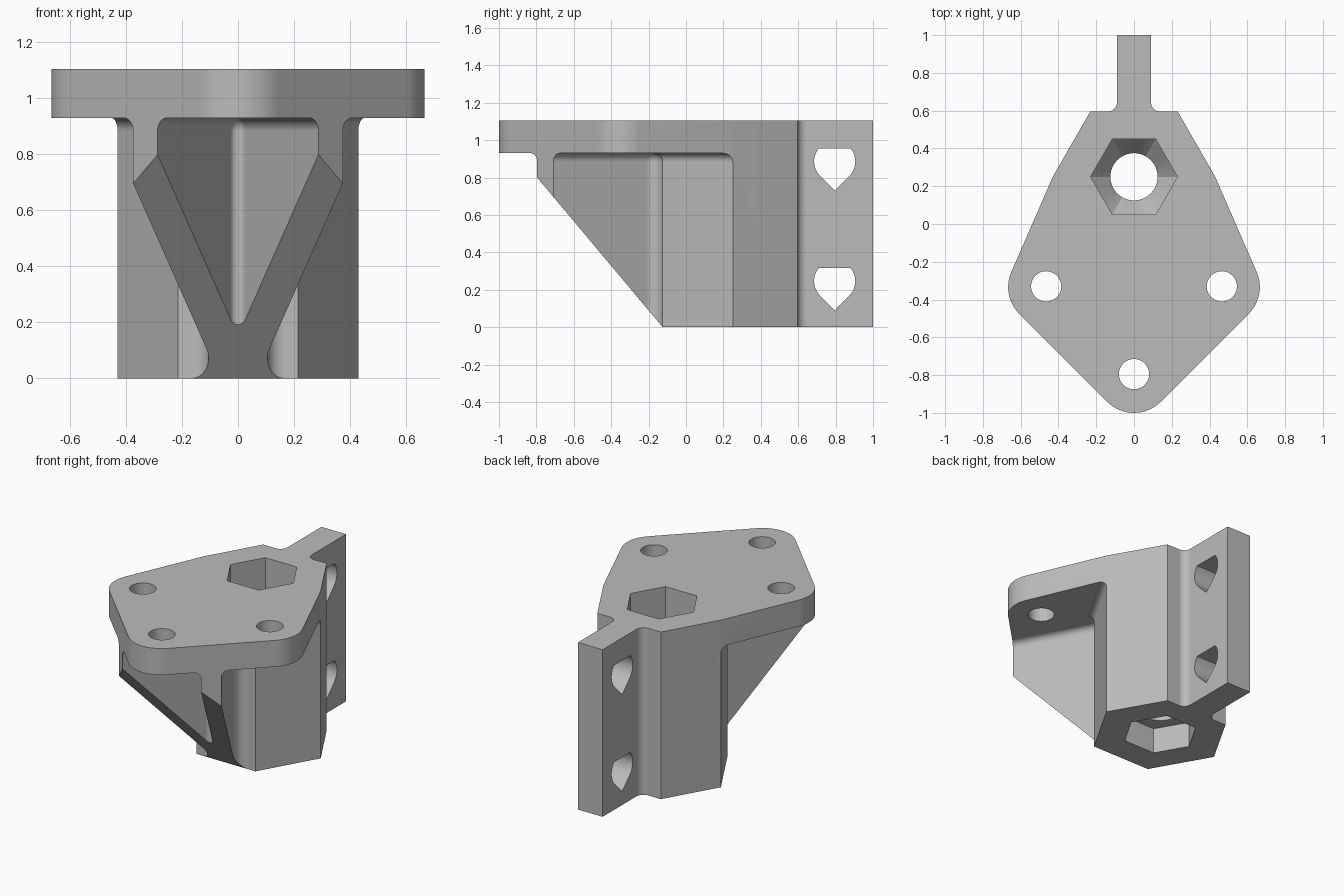
import bpy, bmesh, math
from mathutils import Vector, Matrix

if "Cube" in bpy.data.objects:
    bpy.data.objects.remove(bpy.data.objects["Cube"], do_unlink=True)

TOP, UNDER, FILLET = 1.105, 0.93, 0.045

grey = bpy.data.materials.new("plain grey")
grey.use_nodes = True
grey.diffuse_color = (0.5, 0.5, 0.5, 1)
grey.node_tree.nodes["Principled BSDF"].inputs["Base Color"].default_value = (0.5, 0.5, 0.5, 1)


def mirrored(half):
    """Close a right-hand corner list (x, y, radius) across x = 0."""
    return half + [(-x, y, r) for x, y, r in reversed(half) if x > 0]


def outline(corners, grow=0.0, steps=10):
    """Offset a counter-clockwise polygon outward, then round its corners."""
    pts = [Vector(c[:2]) for c in corners]
    n = len(pts)

    def normal(i):
        d = (pts[(i + 1) % n] - pts[i % n]).normalized()
        return Vector((d.y, -d.x))

    moved = []
    for i, p in enumerate(pts):
        a, b = normal(i - 1), normal(i)
        moved.append(p + (a + b) * grow / (1 + a.dot(b)))
    out = []
    for i, p in enumerate(moved):
        r = corners[i][2]
        if not r:
            out.append(p)
            continue
        u = (moved[i - 1] - p).normalized()
        v = (moved[(i + 1) % n] - p).normalized()
        concave = u.x * v.y - u.y * v.x > 0
        r = max(r - grow if concave else r + grow, 0.004)
        half = u.angle(v) / 2
        centre = p + (u + v).normalized() * r / math.sin(half)
        start = p + u * r / math.tan(half) - centre
        end = p + v * r / math.tan(half) - centre
        sweep = math.atan2(start.x * end.y - start.y * end.x, start.dot(end))
        for k in range(steps + 1):
            out.append(centre + Matrix.Rotation(sweep * k / steps, 2) @ start)
    return out


def ring(count, radius, y=0.0, x=0.0):
    return [Vector((x + radius * math.cos(math.tau * k / count),
                    y + radius * math.sin(math.tau * k / count))) for k in range(count)]


def loft(name, layers, sideways=False):
    """Solid through (height, outline) layers; sideways maps outline to y, z."""
    bm = bmesh.new()
    rows = [[bm.verts.new((z, p.x, p.y) if sideways else (p.x, p.y, z)) for p in pts]
            for z, pts in layers]
    n = len(rows[0])
    for low, high in zip(rows, rows[1:]):
        for i in range(n):
            j = (i + 1) % n
            bm.faces.new((low[i], low[j], high[j], high[i]))
    bm.faces.new(rows[0][::-1])
    bm.faces.new(rows[-1])
    bmesh.ops.recalc_face_normals(bm, faces=bm.faces)
    mesh = bpy.data.meshes.new(name)
    bm.to_mesh(mesh)
    bm.free()
    mesh.materials.append(grey)
    ob = bpy.data.objects.new(name, mesh)
    bpy.context.collection.objects.link(ob)
    return ob


def cut(target, tool):
    mod = target.modifiers.new("cut", "BOOLEAN")
    mod.operation, mod.solver, mod.object = "DIFFERENCE", "EXACT", tool
    bpy.context.view_layer.objects.active = target
    bpy.ops.object.modifier_apply(modifier=mod.name)
    bpy.data.objects.remove(tool, do_unlink=True)


# Full-height block with the plate and tail outline
plate = outline(mirrored([(0, -1.083, 0.2), (0.704, -0.379, 0.2), (0.43, 0.25, 0),
                          (0.232, 0.595, 0), (0.09, 0.595, 0.05), (0.09, 1, 0)]))
bracket = loft("mounting_bracket", [(0, plate), (TOP, plate)])

# Space under the plate, leaving the hexagonal column and two splayed ribs
stem = mirrored([(0, -0.252, 0.03), (0.43, -1.065, 0), (0.515, -0.975, 0),
                 (0.0655, -0.125, 0.06), (0.215, -0.125, 0), (0.602, 0.55, 0), (0.602, 1.2, 0)])
layers = [(-0.2, outline(stem))]
for k in range(9):
    a = math.pi / 2 * k / 8
    layers.append((UNDER - FILLET + FILLET * math.sin(a),
                   outline(stem, FILLET * (1 - math.cos(a)))))
layers.append((TOP, layers[-1][1]))
square = [Vector(p) for p in ((-1.4, -1.4), (1.4, -1.4), (1.4, 1.4), (-1.4, 1.4))]
space = loft("under_space", [(-0.1, square), (UNDER, square)])
cut(space, loft("stem", layers))
cut(bracket, space)

# Sloped underside of the ribs
slope = [Vector(p) for p in ((0.043, -0.2), (-0.88, 0.9), (-1.2, 0.9), (-1.2, -0.2))]
cut(bracket, loft("rib_slope", [(-0.9, slope), (0.9, slope)], True))

# Three plate screw holes
for x, y in ((-0.465, -0.33), (0.465, -0.33), (0, -0.795)):
    hole = ring(48, 0.08, y, x)
    cut(bracket, loft("screw_hole", [(UNDER - 0.1, hole), (TOP + 0.1, hole)]))

# Central bore: top hexagon pocket, funnel, round bore, lower hexagon pocket
bore = ring(48, 0.125, 0.25)
corners = ring(6, 0.23, 0.25)
hexagon = [corners[k // 8].lerp(corners[(k // 8 + 1) % 6], k % 8 / 8) for k in range(48)]
cut(bracket, loft("central_bore", [(-0.1, hexagon), (0.17, hexagon), (0.17, bore),
                                   (0.4, bore), (0.5, hexagon), (TOP + 0.1, hexagon)]))

# Two teardrop holes through the tail, flat on top and pointed below
for z in (0.246, 0.886):
    drop = [Vector((0.795, z - 0.156))]
    for k in range(49):
        a = math.radians(-45 + 270 * k / 48)
        drop.append(Vector((0.795 + 0.11 * math.cos(a), z + min(0.11 * math.sin(a), 0.07))))
    cut(bracket, loft("teardrop_hole", [(-0.3, drop), (0.3, drop)], True))

# Smooth the rounded areas and keep the flats flat
bpy.ops.object.select_all(action="DESELECT")
bracket.select_set(True)
bpy.context.view_layer.objects.active = bracket
bpy.ops.object.shade_smooth_by_angle(angle=math.radians(20))
weighted = bracket.modifiers.new("flat_normals", "WEIGHTED_NORMAL")
weighted.keep_sharp = True
